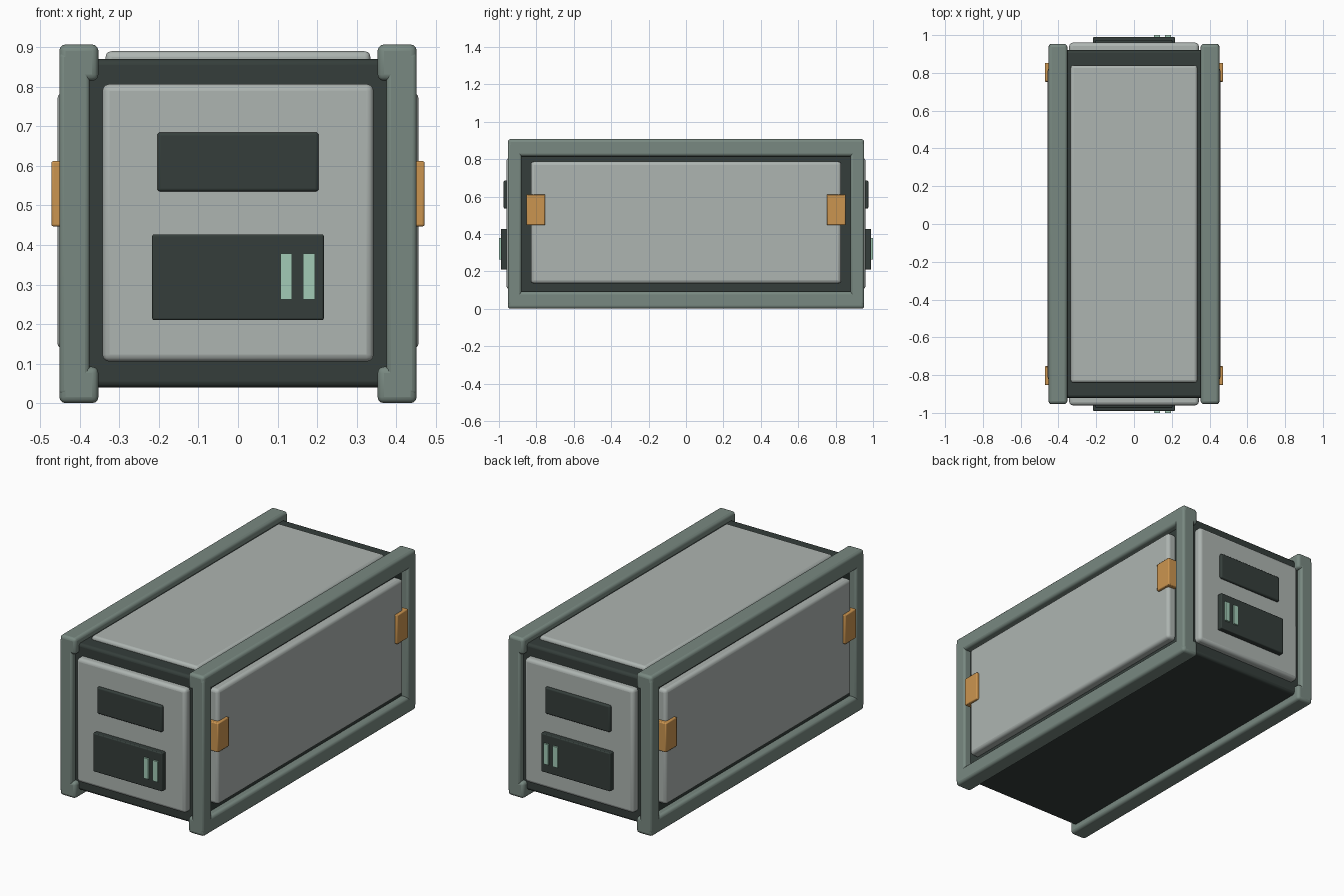
import bpy

if "Cube" in bpy.data.objects:
    bpy.data.objects.remove(bpy.data.objects["Cube"])


def material(name, rgb):
    m = bpy.data.materials.new(name)
    m.diffuse_color = (*rgb, 1)
    m.use_nodes = True
    m.node_tree.nodes["Principled BSDF"].inputs["Base Color"].default_value = m.diffuse_color
    return m


FRAME = material("frame_green_grey", (0.19, 0.25, 0.22))
DARK = material("dark_shell", (0.035, 0.048, 0.043))
PANEL = material("pale_panel", (0.42, 0.46, 0.44))
ORANGE = material("orange_latch", (0.60, 0.30, 0.08))
LIGHT = material("mint_light", (0.36, 0.60, 0.47))


def box(name, x, y, z, mat, bevel=0.0, segments=3):
    """Bevelled box from (min, max) ranges on each axis."""
    ranges = [sorted(r) for r in (x, y, z)]
    bpy.ops.mesh.primitive_cube_add(size=1, location=[sum(r) / 2 for r in ranges])
    ob = bpy.context.object
    ob.name = name
    ob.scale = [r[1] - r[0] for r in ranges]
    bpy.ops.object.transform_apply(location=False, rotation=False, scale=True)
    ob.data.materials.append(mat)
    if bevel:
        mod = ob.modifiers.new("bevel", "BEVEL")
        mod.width = bevel
        mod.segments = segments
        bpy.ops.object.shade_smooth_by_angle()
    return ob


def side(r, s):
    return (r[0] * s, r[1] * s)


# Dark inner shell and roof panel
box("shell", (-0.41, 0.41), (-0.92, 0.92), (0.04, 0.87), DARK, 0.015)
box("roof_panel", (-0.335, 0.335), (-0.84, 0.84), (0.84, 0.89), PANEL, 0.015)

# Left and right: frame, inset panel and latches
for s, label in ((-1, "left"), (1, "right")):
    for z, level in (((0, 0.092), "lower"), ((0.815, 0.907), "upper")):
        box(f"{label}_{level}_rail", side((0.353, 0.452), s), (-0.953, 0.953), z, FRAME, 0.016)
    box(f"{label}_panel", side((0.39, 0.457), s), (-0.83, 0.83), (0.135, 0.787), PANEL, 0.018)
    for t, end in ((-1, "front"), (1, "back")):
        box(f"{label}_{end}_post", side((0.375, 0.452), s), side((0.88, 0.953), t),
            (0.02, 0.887), FRAME, 0.012)
        box(f"{label}_{end}_latch", side((0.41, 0.472), s), side((0.753, 0.853), t),
            (0.447, 0.612), ORANGE, 0.005, 2)

# Front and back: end panel, two dark plates and twin lights
for t, end in ((-1, "front"), (1, "back")):
    box(f"{end}_panel", (-0.343, 0.343), side((0.89, 0.96), t), (0.105, 0.807), PANEL, 0.018)
    box(f"{end}_upper_plate", (-0.204, 0.204), side((0.94, 0.975), t), (0.535, 0.685), DARK, 0.008)
    box(f"{end}_lower_plate", (-0.217, 0.217), side((0.945, 0.99), t), (0.21, 0.427), DARK, 0.005)
    for i, x in enumerate((0.122, 0.18)):
        box(f"{end}_light_{i + 1}", (x - 0.015, x + 0.015), side((0.98, 1.0), t), (0.262, 0.378), LIGHT)
